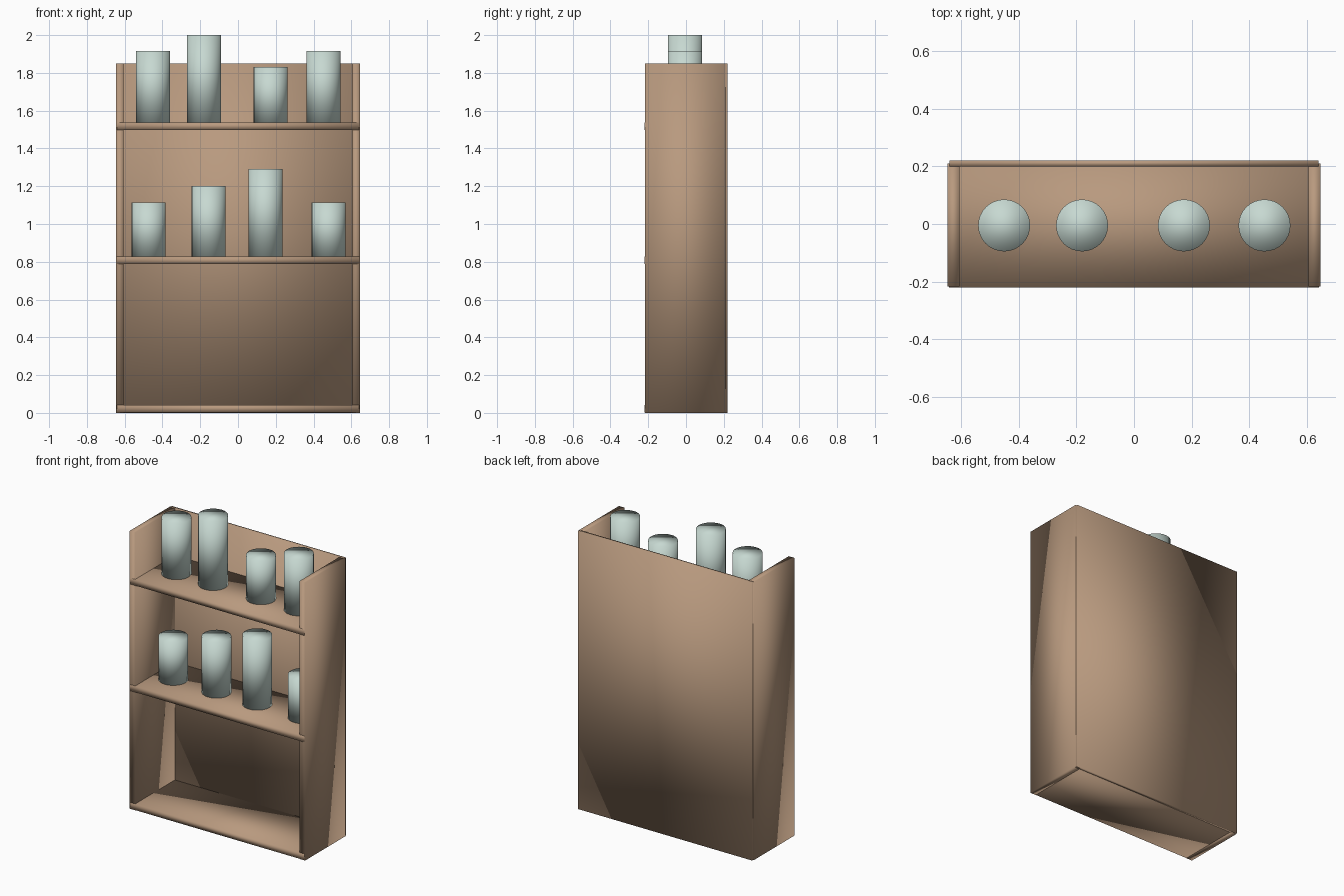
import bpy

cube = bpy.data.objects.get("Cube")
if cube:
    bpy.data.objects.remove(cube, do_unlink=True)


def make_material(name, rgb):
    mat = bpy.data.materials.new(name)
    mat.use_nodes = True
    colour = (*rgb, 1.0)
    mat.diffuse_color = colour
    mat.node_tree.nodes["Principled BSDF"].inputs["Base Color"].default_value = colour
    return mat


wood = make_material("tan wood", (0.48, 0.32, 0.21))
glass = make_material("pale green", (0.57, 0.69, 0.64))


def finish(name, mat):
    obj = bpy.context.object
    obj.name = name
    obj.data.materials.append(mat)
    bpy.ops.object.shade_smooth()
    return obj


def box(name, x, y, z):
    """Softly shaded board spanning the given (low, high) ranges."""
    spans = (x, y, z)
    bpy.ops.mesh.primitive_cube_add(size=1, location=[sum(s) / 2 for s in spans])
    bpy.context.object.scale = [s[1] - s[0] for s in spans]
    bpy.ops.object.transform_apply(location=False, rotation=False, scale=True)
    return finish(name, wood)


def jar(name, x, base, top):
    bpy.ops.mesh.primitive_cylinder_add(
        vertices=32, radius=0.09, depth=top - base, location=(x, -0.005, (base + top) / 2))
    return finish(name, glass)


# Cabinet carcass
HEIGHT = 1.85
box("back_panel", (-0.64, 0.64), (0.2, 0.22), (0, HEIGHT))
box("left_side", (0.605, 0.646), (-0.217, 0.21), (0, HEIGHT))
box("right_side", (-0.646, -0.605), (-0.217, 0.21), (0, HEIGHT))

# Shelves, with the ends housed in the sides
shelf_tops = {"bottom": 0.043, "middle": 0.828, "top": 1.538}
for level, top in shelf_tops.items():
    box(level + "_shelf", (-0.641, 0.641), (-0.22, 0.202), (top - 0.04, top))

# Jars: (x, top height) along each shelf
rows = {
    "middle": [(-0.473, 1.115), (-0.155, 1.2), (0.145, 1.29), (0.48, 1.115)],
    "top": [(-0.45, 1.915), (-0.18, 2.0), (0.173, 1.83), (0.452, 1.915)],
}
for level, jars in rows.items():
    for i, (x, top) in enumerate(jars, 1):
        jar(f"{level}_jar_{i}", x, shelf_tops[level], top)
